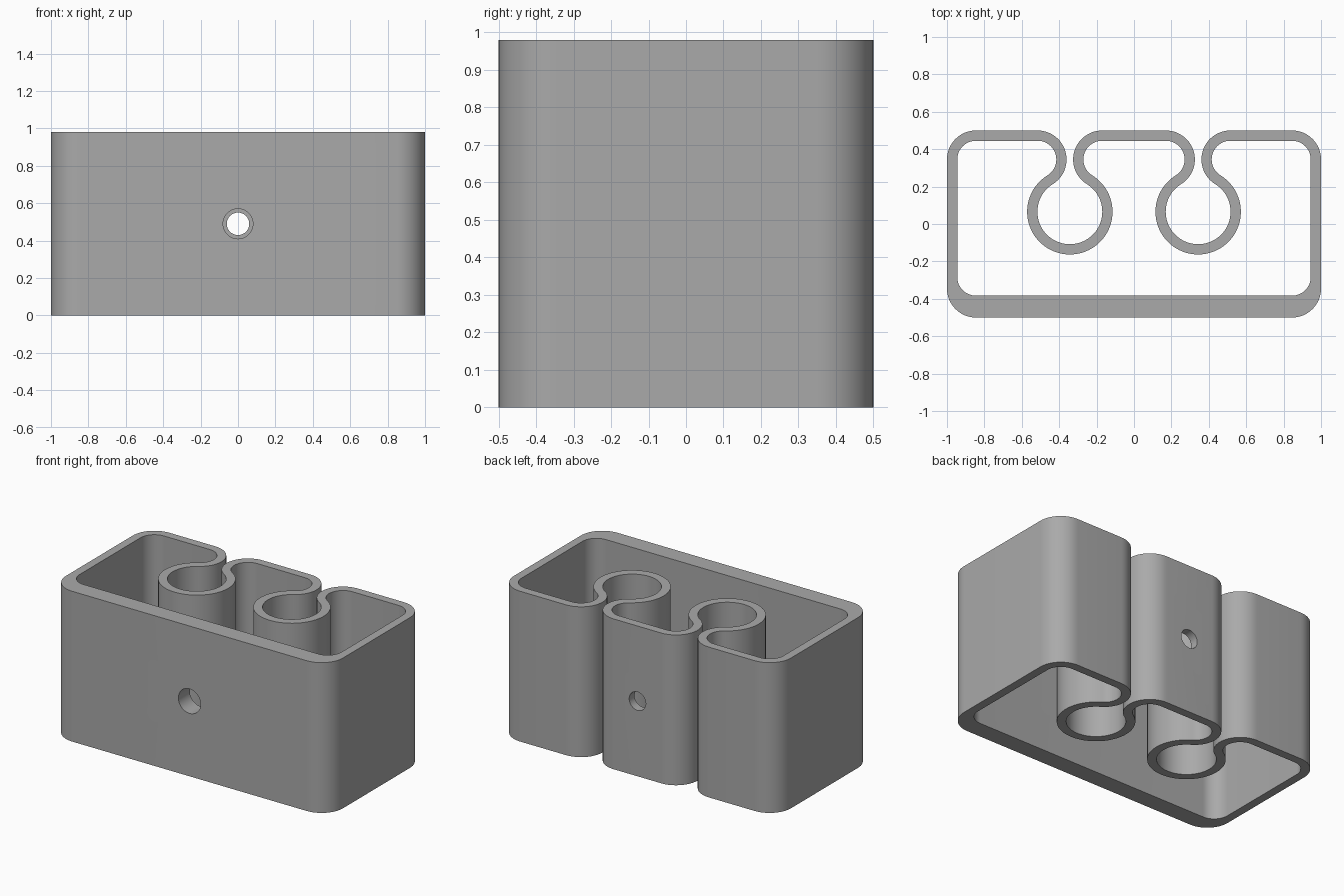
import bpy, bmesh
from math import sin, cos, atan2, hypot, degrees, radians
from mathutils import Matrix

HEIGHT = 0.98
CORNER = 0.155              # outer corner and lip radius
SLOT = (0.343, 0.0655)      # centre of the right-hand round channel
LIP_DX, LIP_Y = 0.1725, 0.345

if "Cube" in bpy.data.objects:
    bpy.data.objects.remove(bpy.data.objects["Cube"], do_unlink=True)

grey = bpy.data.materials.new("Plain grey")
grey.use_nodes = True
colour = (0.4, 0.4, 0.4, 1)
grey.diffuse_color = colour
grey.node_tree.nodes["Principled BSDF"].inputs["Base Color"].default_value = colour


def arc(cx, cy, r, a0, a1, steps):
    angles = [radians(a0 + (a1 - a0) * i / steps) for i in range(steps + 1)]
    return [(cx + r * cos(a), cy + r * sin(a)) for a in angles]


def outline(wall, front):
    """Closed outline, inset from the outer skin by the wall thickness."""
    r = CORNER - wall
    sx, sy = SLOT
    rise = LIP_Y - sy
    ring = hypot(LIP_DX, rise) - CORNER + wall
    t = degrees(atan2(rise, LIP_DX))
    cx = 1 - CORNER
    half = arc(cx, front + r, r, -90, 0, 16)
    half += arc(cx, LIP_Y, r, 0, 90, 16)
    half += arc(sx + LIP_DX, LIP_Y, r, 90, 180 + t, 24)
    half += arc(sx, sy, ring, t, -180 - t, 56)[1:-1]
    half += arc(sx - LIP_DX, LIP_Y, r, -t, 90, 24)
    return half + [(-x, y) for x, y in reversed(half)]


# Hollow body: outer and inner skins joined by rim faces
bm = bmesh.new()
skins = [outline(0, -0.5), outline(0.055, -0.383)]
out_lo, in_lo, out_hi, in_hi = [
    [bm.verts.new((x, y, z)) for x, y in skin] for z in (0, HEIGHT) for skin in skins]
n = len(out_lo)
for lower, upper in ((out_lo, out_hi), (out_hi, in_hi), (in_hi, in_lo), (in_lo, out_lo)):
    for i in range(n):
        j = (i + 1) % n
        bm.faces.new((lower[i], lower[j], upper[j], upper[i]))
bmesh.ops.recalc_face_normals(bm, faces=bm.faces)
mesh = bpy.data.meshes.new("clip_body")
bm.to_mesh(mesh)
bm.free()
mesh.materials.append(grey)
body = bpy.data.objects.new("clip_body", mesh)
bpy.context.collection.objects.link(body)


# Screw holes: wide one in the front wall, narrow one in the back wall
def drill(name, radius, y):
    bpy.ops.mesh.primitive_cylinder_add(
        vertices=48, radius=radius, depth=0.3,
        location=(0, y, HEIGHT / 2), rotation=(radians(90), 0, 0))
    cutter = bpy.context.object
    cutter.name = name
    cutter.hide_render = True
    cutter.data.materials.append(grey)
    mod = body.modifiers.new(name, "BOOLEAN")
    mod.operation = "DIFFERENCE"
    mod.solver = "EXACT"
    mod.object = cutter
    bpy.context.view_layer.objects.active = body
    bpy.ops.object.modifier_apply(modifier=name)
    bpy.data.objects.remove(cutter, do_unlink=True)


drill("front_hole_cutter", 0.08, -0.45)
drill("back_hole_cutter", 0.06, 0.47)

# Smooth curves, crisp rims
bpy.ops.object.select_all(action="DESELECT")
body.select_set(True)
bpy.context.view_layer.objects.active = body
bpy.ops.object.shade_smooth_by_angle(angle=radians(30))
